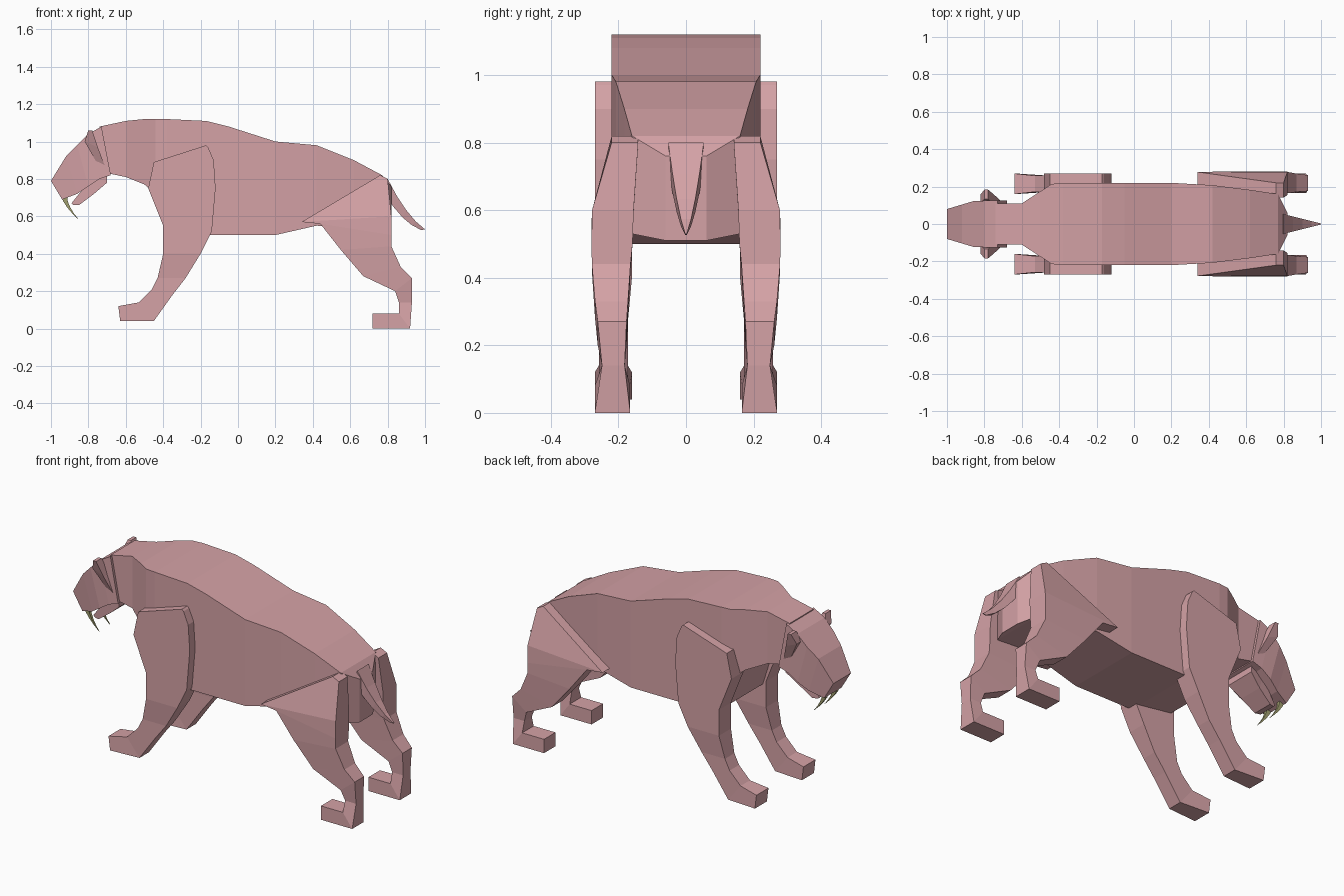
import bpy, bmesh
from math import pi, sin

cube = bpy.data.objects.get("Cube")
if cube:
    bpy.data.objects.remove(cube, do_unlink=True)


def material(name, rgb):
    mat = bpy.data.materials.new(name)
    mat.use_nodes = True
    colour = (*rgb, 1)
    mat.diffuse_color = colour
    shader = mat.node_tree.nodes["Principled BSDF"]
    shader.inputs["Base Color"].default_value = colour
    return mat


pink = material("dusty pink", (0.66, 0.36, 0.38))
olive = material("olive ivory", (0.38, 0.37, 0.17))


def loft(name, stations, width, mat=pink, side=1):
    """Skin a side profile; each station joins two edge points (x, z, x, z).

    width(x, z) gives the inner and outer y of a station from its first
    point's x and its middle height."""
    bm = bmesh.new()
    rings = []
    for x1, z1, x2, z2 in stations:
        inner, outer = width(x1, (z1 + z2) / 2)
        corners = ((x1, inner, z1), (x1, outer, z1),
                   (x2, outer, z2), (x2, inner, z2))
        rings.append([bm.verts.new((x, y * side, z)) for x, y, z in corners])
    for ring, following in zip(rings, rings[1:]):
        for i in range(len(ring)):
            bm.faces.new((ring[i - 1], ring[i], following[i], following[i - 1]))
    bm.faces.new(rings[0])
    bm.faces.new(rings[-1])
    bmesh.ops.recalc_face_normals(bm, faces=bm.faces)
    mesh = bpy.data.meshes.new(name)
    bm.to_mesh(mesh)
    bm.free()
    mesh.materials.append(mat)
    obj = bpy.data.objects.new(name, mesh)
    bpy.context.collection.objects.link(obj)


def centred(name, stations, half_width):
    def width(x, z):
        half = half_width(x)
        return -half, half
    loft(name, stations, width)


def pair(name, stations, width, mat=pink):
    for label, side in (("left", -1), ("right", 1)):
        loft(f"{label}_{name}", stations, width, mat, side)


# Torso and neck: narrow neck, straight flanks, pinched rump
def torso_half(x):
    neck = max(.11, .5 + .65 * x)
    flank = .26 - x / 8
    rump = 1.7 - 2 * x
    return min(.22, neck, flank, rump)


torso = [
    (-.74, 1.08, .84), (-.6, 1.11, .81), (-.5, 1.12, .77), (-.44, 1.12, .72),
    (-.38, 1.12, .53), (-.17, 1.11, .5), (-.05, 1.08, .5), (.2, 1, .5),
    (.42, .98, .55), (.62, .9, .54), (.77, .82, .53), (.82, .76, .51),
]
centred("torso", [(x, top, x, low) for x, top, low in torso], torso_half)


# Head tapering to the muzzle, with an open lower jaw
def head_half(x):
    return min(.125, .08 + (x + 1) * .3)


def jaw_half(x):
    return .05 + (x + .9) * .2


centred("head", [
    (-.73, 1.08, -.68, .82), (-.8, 1.04, -.74, .8), (-.86, .98, -.8, .76),
    (-.92, .92, -.86, .72), (-1, .79, -.94, .69),
], head_half)
centred("lower_jaw", [
    (-.7, .84, -.7, .78), (-.79, .79, -.77, .72),
    (-.85, .72, -.85, .66), (-.89, .67, -.88, .66),
], jaw_half)


# Ears with swept cheek ruff, flaring outward with height
def ear_width(x, z):
    outer = z / 3 - .17
    return outer - .05, outer


pair("ear", [
    (-.74, .86, -.7, .84), (-.82, 1, -.75, .97), (-.8, 1.06, -.78, 1.06),
], ear_width)


# Curved fangs that thin toward the tip
def fang_station(t):
    x = -.945 + .09 * t ** 1.5
    z = .71 - .125 * t
    return x, z, x + .03 * (1.05 - t), z


def fang_width(x, z):
    half = (z - .57) * .08
    return .05 - half, .05 + half


pair("fang", [fang_station(i / 4) for i in range(5)], fang_width, olive)


# Front legs, shoulder to toe, narrowed at the wrist
def front_leg_width(x, z):
    pinch = .012 if .08 < z < .3 else 0
    return .16 + pinch, .27 - pinch


pair("front_leg", [
    (-.17, .98, -.16, .97), (-.45, .89, -.13, .9), (-.48, .75, -.12, .75),
    (-.4, .55, -.14, .52), (-.4, .4, -.2, .4), (-.43, .27, -.28, .27),
    (-.46, .21, -.35, .18), (-.53, .14, -.45, .04), (-.64, .12, -.63, .04),
], front_leg_width)


# Hind legs, hip to toe, with a bulging thigh and broad paw
def hind_leg_width(x, z):
    if z < .1:
        return .165, .27
    thigh = .25 + .03 * sin(pi * (z - .15) / .7)
    hip = 1.03 - z
    return .19 - .06 * z, min(thigh, hip)


pair("hind_leg", [
    (.76, .82, .8, .8), (.34, .57, .82, .6), (.44, .56, .82, .5),
    (.55, .42, .82, .44), (.67, .28, .87, .33), (.84, .2, .93, .27),
    (.86, .14, .93, .14), (.86, .08, .92, 0), (.72, .08, .72, 0),
], hind_leg_width)


# Short tail that droops and tapers
def tail_station(t):
    x = .8 + .2 * t
    z = .8 - .4 * t + .13 * t * t
    return x, z, x - .02, z - .07 * (1.05 - t)


def tail_half(x):
    return (1.01 - x) / 4


centred("tail", [tail_station(i / 4) for i in range(5)], tail_half)
